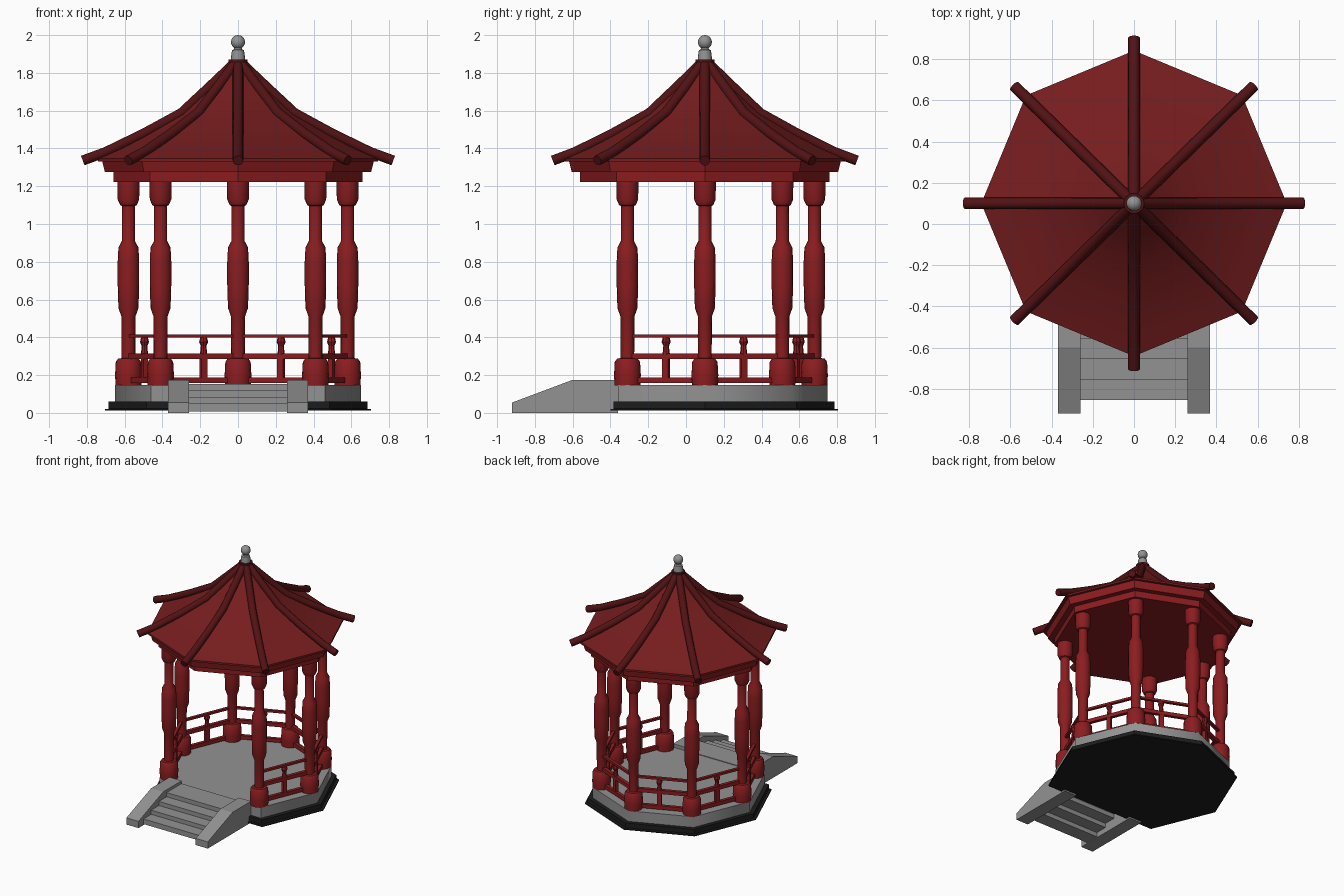
import bpy, bmesh, math
from mathutils import Vector, Matrix

if "Cube" in bpy.data.objects:
    bpy.data.objects.remove(bpy.data.objects["Cube"])

CY = 0.10            # pavilion centre in y
EIGHT = [math.radians(45 * i) for i in range(8)]
SEVEN = [a for i, a in enumerate(EIGHT) if i != 6]   # front corner left out


def material(name, color):
    m = bpy.data.materials.new(name)
    m.diffuse_color = (*color, 1)
    m.use_nodes = True
    m.node_tree.nodes["Principled BSDF"].inputs["Base Color"].default_value = m.diffuse_color
    return m


RED = material("red_paint", (0.26, 0.012, 0.014))
ROOF = material("roof_red", (0.18, 0.012, 0.013))
DARK = material("ridge_red", (0.085, 0.006, 0.007))
BLACK = material("black_stone", (0.012, 0.012, 0.012))
STONE = material("grey_stone", (0.29, 0.29, 0.29))


def finish(name, bm, mat=None, smooth=0):
    bmesh.ops.recalc_face_normals(bm, faces=bm.faces)
    me = bpy.data.meshes.new(name)
    bm.to_mesh(me)
    bm.free()
    ob = bpy.data.objects.new(name, me)
    bpy.context.collection.objects.link(ob)
    me.materials.append(mat or STONE)
    if smooth:
        bpy.context.view_layer.objects.active = ob
        ob.select_set(True)
        bpy.ops.object.shade_smooth_by_angle(angle=math.radians(smooth))
        ob.select_set(False)
    return ob


def loft(bm, rings):
    """Skin closed rings of points and cap both ends."""
    vs = [[bm.verts.new(p) for p in ring] for ring in rings]
    n = len(vs[0])
    for a, b in zip(vs, vs[1:]):
        for i in range(n):
            j = (i + 1) % n
            bm.faces.new((a[i], a[j], b[j], b[i]))
    bm.faces.new(vs[0])
    bm.faces.new(vs[-1])


def lathe(name, profile, angles, x=0, y=CY, mat=None, smooth=0):
    bm = bmesh.new()
    loft(bm, [[(x + r * math.cos(a), y + r * math.sin(a), z) for a in angles]
              for r, z in profile])
    return finish(name, bm, mat, smooth)


def add_box(bm, lo, hi, frame=Matrix()):
    lo, hi = Vector(lo), Vector(hi)
    m = frame @ Matrix.Translation((lo + hi) / 2) @ Matrix.Diagonal((*(hi - lo), 1))
    bmesh.ops.create_cube(bm, size=1, matrix=m)


def circle(n):
    return [2 * math.pi * i / n for i in range(n)]


# Stone platform and dark plinth
lathe("plinth", [(0.705, 0.012), (0.705, 0.02), (0.685, 0.022), (0.685, 0.06)], SEVEN, mat=BLACK)
lathe("platform", [(0.65, 0.06), (0.65, 0.147)], SEVEN, smooth=50)

# Steps and sloping side walls
bm = bmesh.new()
for i in range(4):
    y0 = -0.855 + 0.1 * i
    back = -0.36 if i == 3 else y0 + 0.115
    add_box(bm, (-0.265, y0, 0.008 + 0.035 * i), (0.265, back, 0.05 + 0.034 * i))
finish("steps", bm)
side = [(-0.92, 0), (-0.92, 0.055), (-0.60, 0.175), (-0.36, 0.175), (-0.36, 0)]
for s, label in ((-1, "left"), (1, "right")):
    bm = bmesh.new()
    loft(bm, [[(s * x, y, z) for y, z in side] for x in (0.26, 0.37)])
    finish(label + "_stair_wall", bm)

# Turned columns
column = [(0.068, 0.145), (0.071, 0.20), (0.067, 0.27), (0.055, 0.287), (0.036, 0.29),
          (0.037, 0.51), (0.053, 0.555), (0.057, 0.68), (0.057, 0.80), (0.053, 0.875),
          (0.035, 0.91), (0.034, 1.095), (0.044, 1.10), (0.057, 1.13), (0.058, 1.222)]
spots = [Vector((0.58 * math.cos(a), CY + 0.58 * math.sin(a), 0)) for a in EIGHT]
for i in range(8):
    if i != 6:
        lathe(f"column_{i}", column, circle(16), spots[i].x, spots[i].y, RED, 35)

# Railings between neighbouring columns, open at the front
for i in range(8):
    if i in (5, 6):
        continue
    a, b = spots[i], spots[(i + 1) % 8]
    h = (b - a).length / 2 - 0.03
    mid = (a + b) / 2
    frame = Matrix.Translation(mid) @ Matrix.Rotation(math.atan2(b.y - a.y, b.x - a.x), 4, 'Z')
    off = -0.025 if i in (1, 2) else 0
    post = frame @ Vector((off, 0, 0))
    bm = bmesh.new()
    for z0, z1, d in ((0.157, 0.187, 0.014), (0.285, 0.315, 0.014), (0.398, 0.415, 0.012)):
        add_box(bm, (-h, -d, z0), (h, d, z1), frame)
    add_box(bm, (off - 0.017, -0.013, 0.18), (off + 0.017, 0.013, 0.29), frame)
    finish(f"railing_{i}", bm, RED)
    lathe(f"baluster_{i}", [(0.02, 0.31), (0.017, 0.33), (0.015, 0.355), (0.024, 0.375), (0.018, 0.40)],
          circle(8), post.x, post.y, RED)

# Two-tier eave beam under the roof
lathe("lower_eave_beam", [(0.66, 1.222), (0.66, 1.28)], EIGHT, mat=RED)
lathe("upper_eave_beam", [(0.705, 1.275), (0.72, 1.335)], EIGHT, mat=RED)

# Sweeping octagonal roof
lathe("roof", [(0.742, 1.332), (0.742, 1.347), (0.62, 1.40), (0.5, 1.463), (0.3, 1.58),
               (0.16, 1.71), (0.03, 1.85)], EIGHT, mat=ROOF, smooth=14)

# Ridge ribs running down each corner
rib = [(0.025, 1.845), (0.16, 1.717), (0.30, 1.587), (0.5, 1.478), (0.70, 1.381), (0.822, 1.336)]
for k, a in enumerate(EIGHT):
    out, across = Vector((math.cos(a), 0.98 * math.sin(a), 0)), Vector((-math.sin(a), math.cos(a), 0))
    rings = []
    for i, (r, z) in enumerate(rib):
        p, q = rib[max(i - 1, 0)], rib[min(i + 1, len(rib) - 1)]
        t = (out * (q[0] - p[0]) + Vector((0, 0, q[1] - p[1]))).normalized()
        up = across.cross(t)
        c = Vector((0, CY, z)) + out * r
        rings.append([c + 0.028 * (math.cos(b) * across + math.sin(b) * up) for b in circle(10)])
    bm = bmesh.new()
    loft(bm, rings)
    finish(f"ridge_rib_{k}", bm, DARK, 40)

# Cap and ball finial
lathe("roof_cap", [(0.05, 1.825), (0.05, 1.872)], circle(16), mat=DARK, smooth=35)
lathe("finial_base", [(0.038, 1.87), (0.036, 1.89), (0.032, 1.92), (0.022, 1.925), (0.016, 1.945)],
      circle(16), smooth=35)
bm = bmesh.new()
bmesh.ops.create_uvsphere(bm, u_segments=20, v_segments=12, radius=0.037,
                          matrix=Matrix.Translation((0, CY, 1.963)))
finish("finial_ball", bm, smooth=35)
